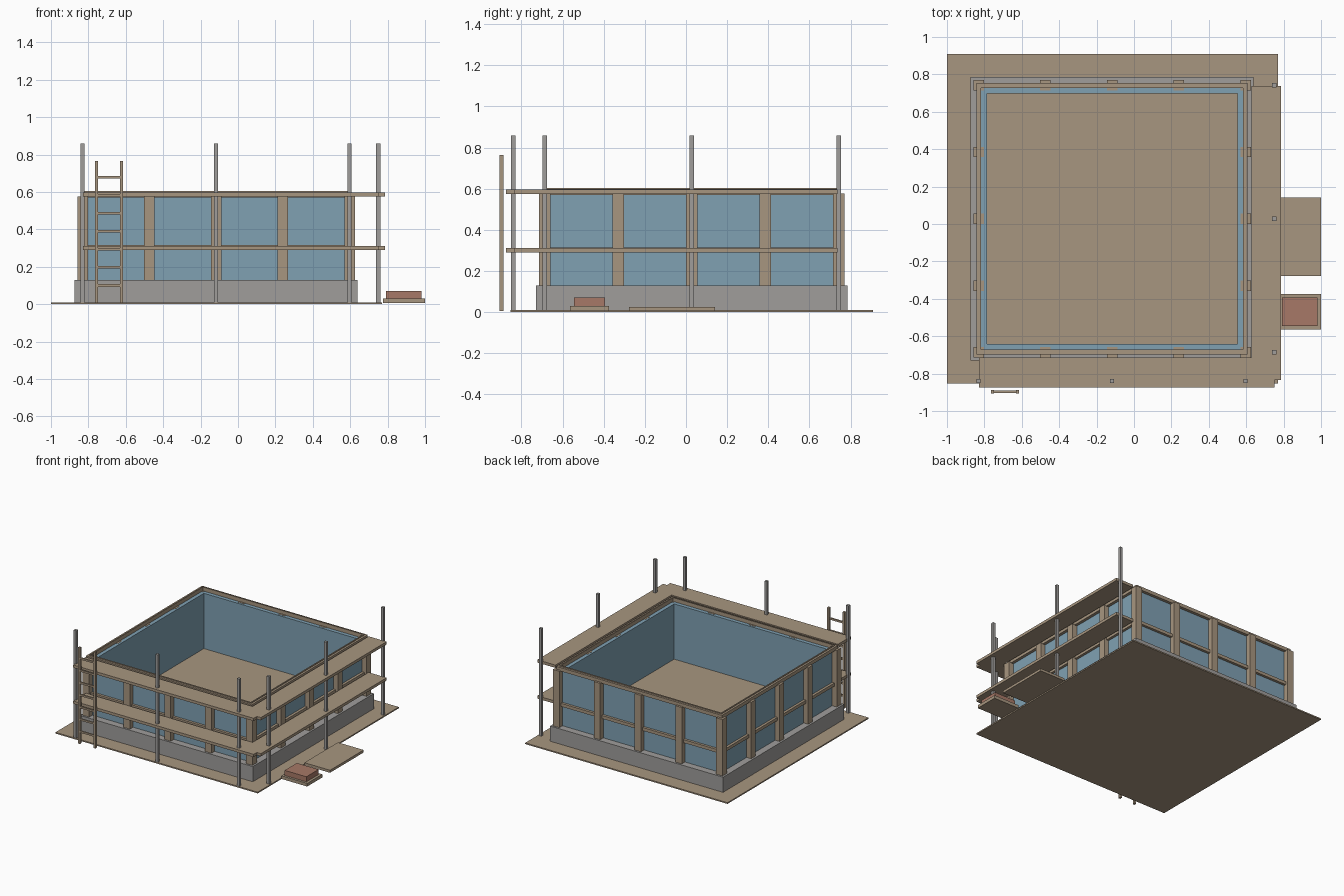
import bpy, bmesh
from mathutils import Vector

if "Cube" in bpy.data.objects:
    bpy.data.objects.remove(bpy.data.objects["Cube"])


def material(name, rgb):
    m = bpy.data.materials.new(name)
    m.use_nodes = True
    m.diffuse_color = (*rgb, 1)
    m.node_tree.nodes["Principled BSDF"].inputs["Base Color"].default_value = (*rgb, 1)
    return m


TIMBER = material("timber tan", (0.39, 0.305, 0.215))
PANEL = material("panel blue", (0.215, 0.355, 0.45))
CONCRETE = material("concrete grey", (0.35, 0.34, 0.33))
BRICK = material("brick red", (0.385, 0.19, 0.135))

CX, CY = -0.117, 0.028          # centre of the building


def finish(name, bm, mat):
    bmesh.ops.recalc_face_normals(bm, faces=bm.faces)
    mesh = bpy.data.meshes.new(name)
    bm.to_mesh(mesh)
    bm.free()
    mesh.materials.append(mat)
    obj = bpy.data.objects.new(name, mesh)
    bpy.context.collection.objects.link(obj)
    return obj


def add_box(bm, x, y, z):
    """Add a box given its (low, high) range on each axis."""
    verts = bmesh.ops.create_cube(bm, size=1)["verts"]
    for v in verts:
        v.co = Vector([(a + b) / 2 + c * (b - a) for (a, b), c in zip((x, y, z), v.co)])


def box(name, x, y, z, mat):
    bm = bmesh.new()
    add_box(bm, x, y, z)
    return finish(name, bm, mat)


def slab(name, outline, z, mat):
    """Extrude a flat outline upwards."""
    bm = bmesh.new()
    face = bm.faces.new([bm.verts.new((x, y, z[0])) for x, y in outline])
    top = bmesh.ops.extrude_face_region(bm, geom=[face])["geom"]
    for v in top:
        if isinstance(v, bmesh.types.BMVert):
            v.co.z = z[1]
    return finish(name, bm, mat)


def ring(name, inner, outer, z, mat):
    """Square frame around the building centre."""
    bm = bmesh.new()
    corners = [(-1, -1), (1, -1), (1, 1), (-1, 1)]
    loops = [[bm.verts.new((CX + sx * r, CY + sy * r, h)) for sx, sy in corners]
             for r, h in ((inner, z[0]), (outer, z[0]), (outer, z[1]), (inner, z[1]))]
    for k in range(4):
        a, b = loops[k], loops[(k + 1) % 4]
        for i in range(4):
            j = (i + 1) % 4
            bm.faces.new((a[i], a[j], b[j], b[i]))
    return finish(name, bm, mat)


def square(name, r, z, mat):
    return box(name, (CX - r, CX + r), (CY - r, CY + r), z, mat)


# Ground, foundation and floor
box("ground", (-1, 0.77), (-0.853, 0.91), (0, 0.01), TIMBER)
square("foundation", 0.757, (0.005, 0.13), CONCRETE)
square("floor", 0.675, (0.12, 0.137), TIMBER)

# Walls and the timber frame around them
ring("wall_panels", 0.67, 0.702, (0.12, 0.574), PANEL)
ring("middle_rail", 0.69, 0.722, (0.29, 0.315), TIMBER)
ring("top_rail", 0.702, 0.725, (0.57, 0.598), TIMBER)
ring("top_cap", 0.7, 0.709, (0.57, 0.604), TIMBER)

PITCH, HALF = 0.357, 0.028
bm = bmesh.new()
for i in range(-2, 3):
    for j in range(-2, 3):
        if max(abs(i), abs(j)) == 2:
            x, y = CX + i * PITCH, CY + j * PITCH
            add_box(bm, (x - HALF, x + HALF), (y - HALF, y + HALF), (0.125, 0.576))
finish("wall_columns", bm, TIMBER)

# Scaffold walkways along the front and left sides
walkway = [(-0.83, -0.875), (0.75, -0.875), (0.75, -0.835), (0.785, -0.835),
           (0.785, 0.737), (0.627, 0.737), (0.627, -0.714), (-0.83, -0.714)]
slab("lower_walkway", walkway, (0.29, 0.312), TIMBER)
slab("upper_walkway", walkway, (0.575, 0.597), TIMBER)

# Scaffold poles
bm = bmesh.new()
for k in (-1, 0, 1):
    for x, y in ((CX + 2 * k * PITCH, -0.84), (0.75, CY + 2 * k * PITCH)):
        add_box(bm, (x - 0.011, x + 0.011), (y - 0.011, y + 0.011), (0.005, 0.86))
finish("scaffold_poles", bm, CONCRETE)

# Ladder
bm = bmesh.new()
for x in (-0.757, -0.622):
    add_box(bm, (x - 0.008, x + 0.008), (-0.906, -0.888), (0.005, 0.765))
for i in range(7):
    z = 0.1 + i * 0.0965
    add_box(bm, (-0.757, -0.622), (-0.903, -0.891), (z - 0.007, z + 0.007))
finish("ladder", bm, TIMBER)

# Boards and brick stack beside the building
box("board_stack", (0.775, 1), (-0.278, 0.142), (0.005, 0.025), TIMBER)
box("pallet", (0.775, 1), (-0.563, -0.375), (0.005, 0.03), TIMBER)
box("brick_stack", (0.79, 0.98), (-0.545, -0.393), (0.03, 0.07), BRICK)
